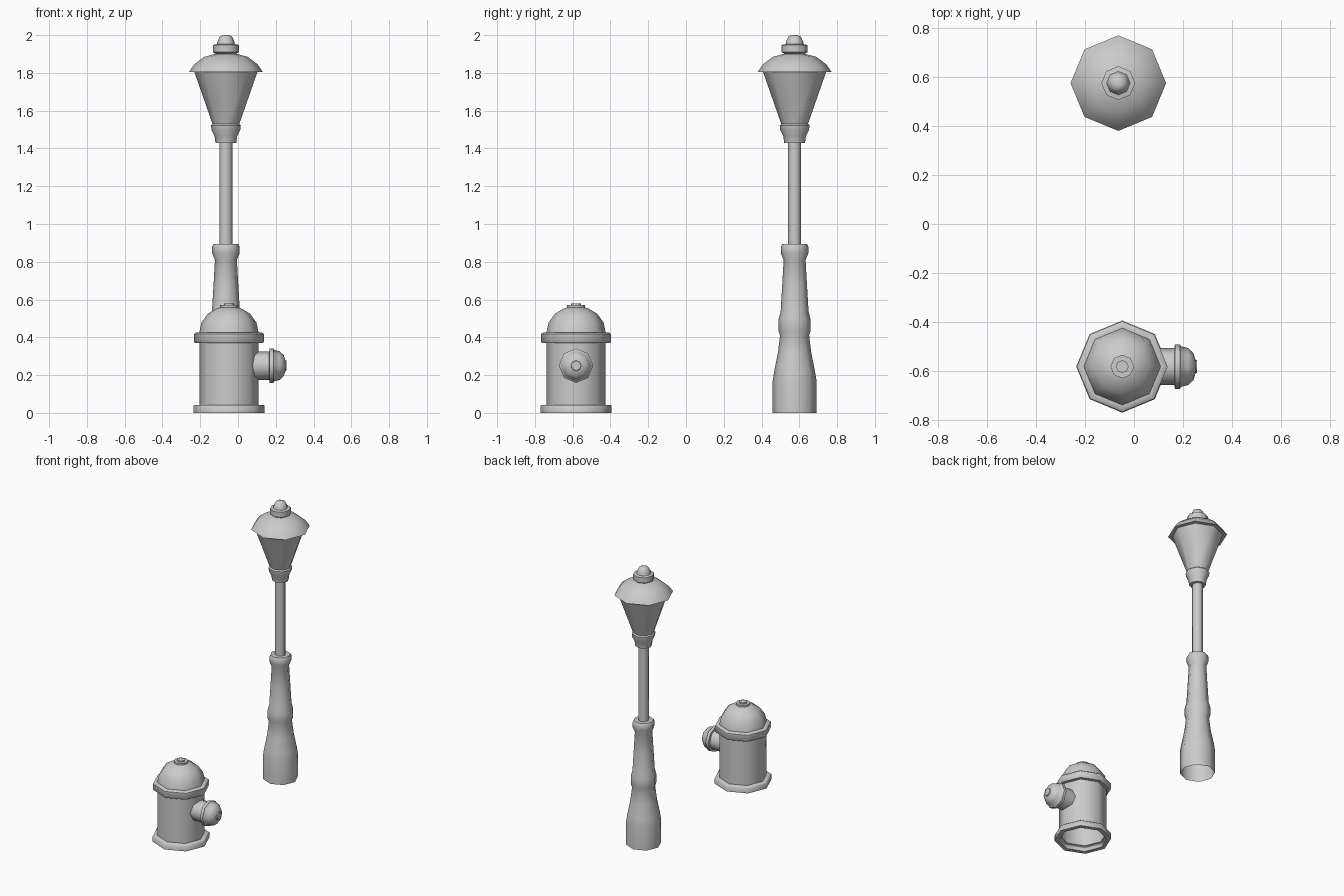
import bpy, bmesh, math
from mathutils import Matrix, Vector

SIDES = 8


def lathe(name, profile, origin, axis='Z'):
    """Eight-sided turned part from (radius, height) points, corners on the axes."""
    bm = bmesh.new()
    rings = []
    for r, h in profile:
        if r == 0:
            rings.append([bm.verts.new((0, 0, h))])
        else:
            rings.append([bm.verts.new((r * math.cos(i * math.tau / SIDES),
                                        r * math.sin(i * math.tau / SIDES), h))
                          for i in range(SIDES)])
    for a, b in zip(rings, rings[1:]):
        for i in range(SIDES):
            j = (i + 1) % SIDES
            if len(b) == 1:
                bm.faces.new((a[i], a[j], b[0]))
            else:
                bm.faces.new((a[i], a[j], b[j], b[i]))
    if axis == 'X':
        bm.transform(Matrix.Rotation(math.pi / 2, 4, 'Y'))
    mesh = bpy.data.meshes.new(name)
    bm.to_mesh(mesh)
    bm.free()
    obj = bpy.data.objects.new(name, mesh)
    obj.location = Vector(origin)
    bpy.context.collection.objects.link(obj)
    bpy.ops.object.select_all(action='DESELECT')
    obj.select_set(True)
    bpy.context.view_layer.objects.active = obj
    bpy.ops.object.shade_smooth_by_angle(angle=math.radians(48))
    return obj


LAMP = (-0.064, 0.575, 0)
HYDRANT = (-0.048, -0.582, 0)

# Street lamp: turned pedestal, open underneath
lathe("lamp_pedestal", [
    (0.116, 0), (0.116, 0.17), (0.108, 0.22), (0.088, 0.32), (0.077, 0.41),
    (0.085, 0.435), (0.085, 0.495), (0.074, 0.535), (0.066, 0.67), (0.058, 0.81),
    (0.073, 0.845), (0.073, 0.88), (0.066, 0.893), (0.035, 0.893)], LAMP)

# Slim pole
lathe("lamp_pole", [(0.035, 0.893), (0.035, 1.43)], LAMP)

# Lantern cup and flared glass
lathe("lantern", [
    (0.035, 1.43), (0.055, 1.43), (0.060, 1.465), (0.076, 1.497),
    (0.079, 1.522), (0.071, 1.53), (0.168, 1.808)], LAMP)

# Domed roof with finial
lathe("lantern_roof", [
    (0.166, 1.806), (0.195, 1.806), (0.168, 1.845), (0.115, 1.885), (0.055, 1.901),
    (0.069, 1.91), (0.069, 1.948), (0.048, 1.952), (0.043, 1.97),
    (0.032, 1.993), (0.015, 2.0), (0, 2.0)], LAMP)

# Hydrant barrel with foot and collar flanges, open underneath
lathe("hydrant_body", [
    (0.157, 0), (0.188, 0), (0.188, 0.038), (0.182, 0.043), (0.157, 0.043),
    (0.157, 0.37), (0.18, 0.37), (0.185, 0.376), (0.185, 0.418),
    (0.175, 0.425), (0.157, 0.425)], HYDRANT)

# Domed cap with nut
lathe("hydrant_cap", [
    (0.157, 0.425), (0.146, 0.478), (0.112, 0.525), (0.065, 0.553), (0.048, 0.558),
    (0.048, 0.57), (0.026, 0.57), (0.026, 0.579), (0, 0.579)], HYDRANT)

# Side outlet with capped end
lathe("hydrant_outlet", [
    (0.075, 0.125), (0.075, 0.213), (0.091, 0.215), (0.091, 0.235), (0.083, 0.24),
    (0.076, 0.268), (0.056, 0.29), (0.028, 0.299), (0.026, 0.306), (0, 0.306)],
    (HYDRANT[0], HYDRANT[1], 0.25), axis='X')
